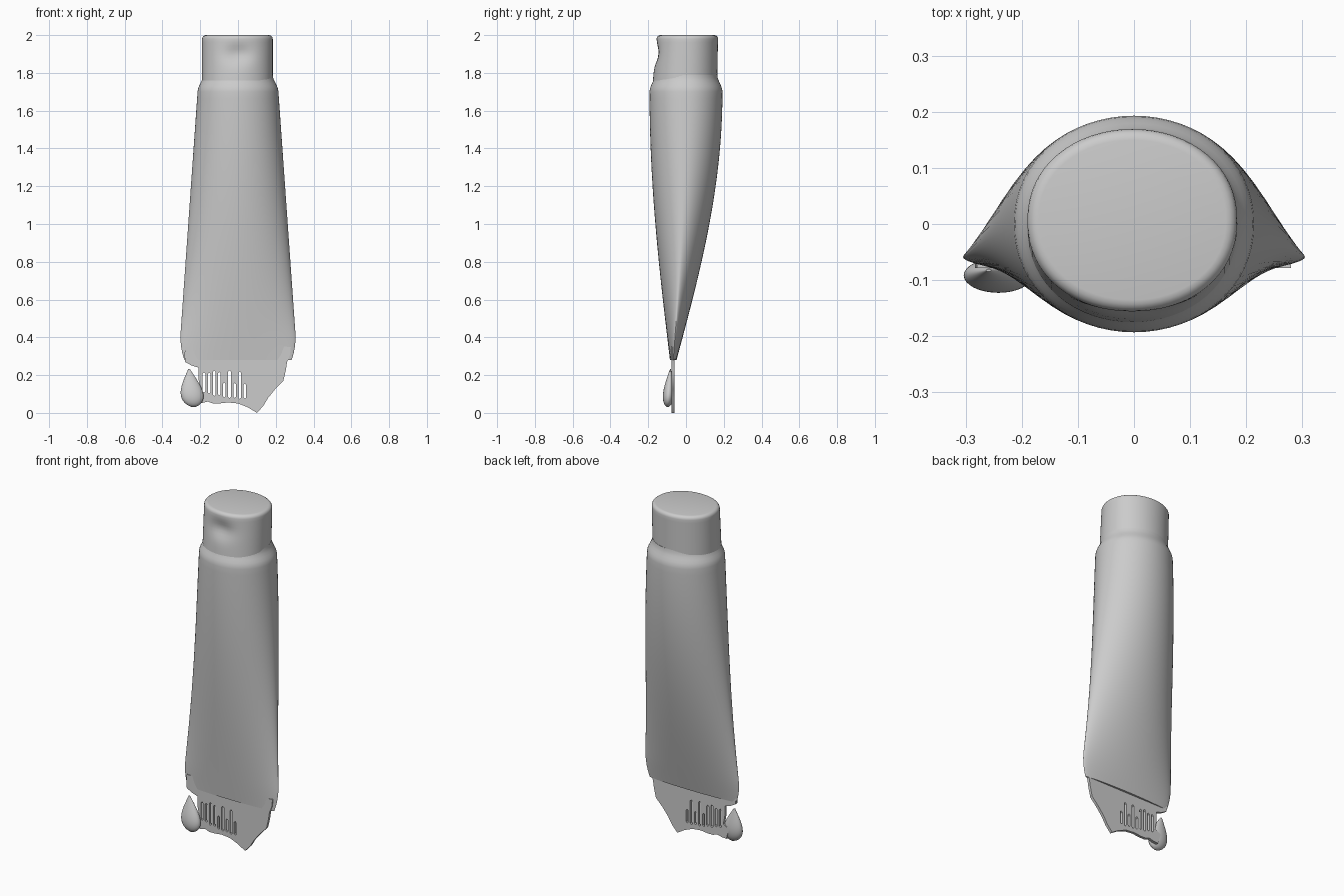
import bpy, bmesh, math, random

random.seed(4)
if "Cube" in bpy.data.objects:
    bpy.data.objects.remove(bpy.data.objects["Cube"], do_unlink=True)


def smooth_active(degrees):
    bpy.ops.object.shade_smooth_by_angle(angle=math.radians(degrees))


def add_to_scene(name, data):
    obj = bpy.data.objects.new(name, data)
    bpy.context.collection.objects.link(obj)
    bpy.ops.object.select_all(action='DESELECT')
    obj.select_set(True)
    bpy.context.view_layer.objects.active = obj
    return obj


def cross_section(z, half_width, half_depth, centre_x=0, centre_y=0, pinch=1, sides=64):
    """Oval ring; pinch above one sharpens the side edges."""
    ring = []
    for i in range(sides):
        angle = math.tau * i / sides
        wave = math.sin(angle)
        x = centre_x + half_width * math.cos(angle)
        y = centre_y + half_depth * math.copysign(abs(wave) ** pinch, wave)
        ring.append((x, y, z))
    return ring


def loft(name, sections):
    """Skin a stack of rings and close both ends."""
    bm = bmesh.new()
    rings = [[bm.verts.new(point) for point in ring] for ring in sections]
    for low, high in zip(rings, rings[1:]):
        for i in range(len(low)):
            bm.faces.new((low[i - 1], low[i], high[i], high[i - 1]))
    bm.faces.new(reversed(rings[0]))
    bm.faces.new(rings[-1])
    mesh = bpy.data.meshes.new(name)
    bm.to_mesh(mesh)
    bm.free()
    add_to_scene(name, mesh)
    smooth_active(50)


# Squeezed tube: pinched flat at the bottom, swelling to a round shoulder
body_bottom, body_top = 0.28, 1.7
body_rings = []
steps = 40
for step in range(steps + 1):
    t = step / steps
    swell = math.sin(t * math.pi / 2)
    front = -0.085 - 0.108 * swell
    back = -0.05 + 0.243 * swell
    corner_rounding = 0.03 * max(0, 1 - 10 * t) ** 2
    half_width = 0.314 - 0.1 * t - corner_rounding
    z = body_bottom + (body_top - body_bottom) * t
    body_rings.append(cross_section(z, half_width, (back - front) / 2,
                                    centre_y=(front + back) / 2, pinch=1.3 - 0.35 * t))
steps = 6
for step in range(1, steps + 1):
    t = step / steps
    shrink = 1 - 0.07 * (1 - math.cos(math.pi * t))
    body_rings.append(cross_section(body_top + 0.09 * t, half_width * shrink,
                                    front * -shrink, pinch=0.95))
loft("tube_body", body_rings)

# Cap: slightly leaning wall, rounded rim and a thumb hollow on the front
cap_bottom, rim_start, rim = 1.76, 1.98, 0.02
levels = [(cap_bottom + (rim_start - cap_bottom) * i / 12, 0) for i in range(12)]
for i in range(5):
    angle = math.pi / 2 * i / 4
    levels.append((rim_start + rim * math.sin(angle), rim * (1 - math.cos(angle))))
cap_rings = []
for z, inset in levels:
    rise = z - cap_bottom
    ring = cross_section(z, 0.187 - inset, 0.17 - 0.03 * rise - inset,
                         centre_x=-0.003, centre_y=0.05 * rise - 0.005, pinch=0.92)
    dented = []
    for x, y, z in ring:
        if y < 0:
            y += 0.022 * math.exp(-(x / 0.07) ** 2 - ((z - 1.9) / 0.05) ** 2)
        dented.append((x, y, z))
    cap_rings.append(dented)
loft("cap", cap_rings)

# Pear-shaped drop hanging from the torn corner
drop_rings = []
steps = 20
for step in range(steps):
    t = (step + 0.2) / steps
    radius = 0.06 * math.sin(math.pi * t ** 0.6)
    drop_rings.append(cross_section(0.03 + 0.21 * t, radius, radius / 2,
                                    centre_x=-0.235 - 0.025 * t,
                                    centre_y=0.015 * t - 0.097, sides=32))
loft("drop", drop_rings)


# Crimped end: a thin ragged sheet with slits torn through it
def ragged(corners, roughness=0.006):
    """Break each edge with a jittered midpoint."""
    points = []
    for (ax, az), (bx, bz) in zip(corners, corners[1:] + corners[:1]):
        points.append((ax, az))
        points.append(((ax + bx) / 2 + random.uniform(-roughness, roughness),
                       (az + bz) / 2 + random.uniform(-roughness, roughness)))
    return points


def add_loop(curve, points):
    spline = curve.splines.new('POLY')
    spline.points.add(len(points) - 1)
    for point, (x, z) in zip(spline.points, points):
        point.co = (x, z, 0, 1)
    spline.use_cyclic_u = True


sheet = bpy.data.curves.new("crimped_end", 'CURVE')
sheet.dimensions = '2D'
sheet.fill_mode = 'BOTH'
sheet.extrude = 0.008
add_loop(sheet, ragged([
    (-0.28, 0.35), (-0.28, 0.27), (-0.21, 0.24), (-0.2, 0.13), (-0.24, 0.11),
    (-0.22, 0.05), (-0.16, 0.06), (-0.1, 0.05), (0, 0.05), (0.1, 0),
    (0.16, 0.08), (0.24, 0.17), (0.26, 0.27), (0.28, 0.35)]))

slit_count, slit_radius = 9, 0.007
for i in range(slit_count):
    x = -0.18 + 0.027 * i
    low = 0.12 - 0.04 * i / slit_count - random.uniform(0, 0.015)
    short = i > 3 and i % 2 == 0
    high = (0.145 if short else 0.205) + random.uniform(0, 0.015)
    add_loop(sheet, [(x - slit_radius, low), (x, low - slit_radius), (x + slit_radius, low),
                     (x + slit_radius, high), (x, high + slit_radius),
                     (x - slit_radius, high)])

crimp = add_to_scene("crimped_end", sheet)
crimp.location.y = -0.07
crimp.rotation_euler.x = math.pi / 2
bpy.ops.object.convert(target='MESH')
smooth_active(35)
